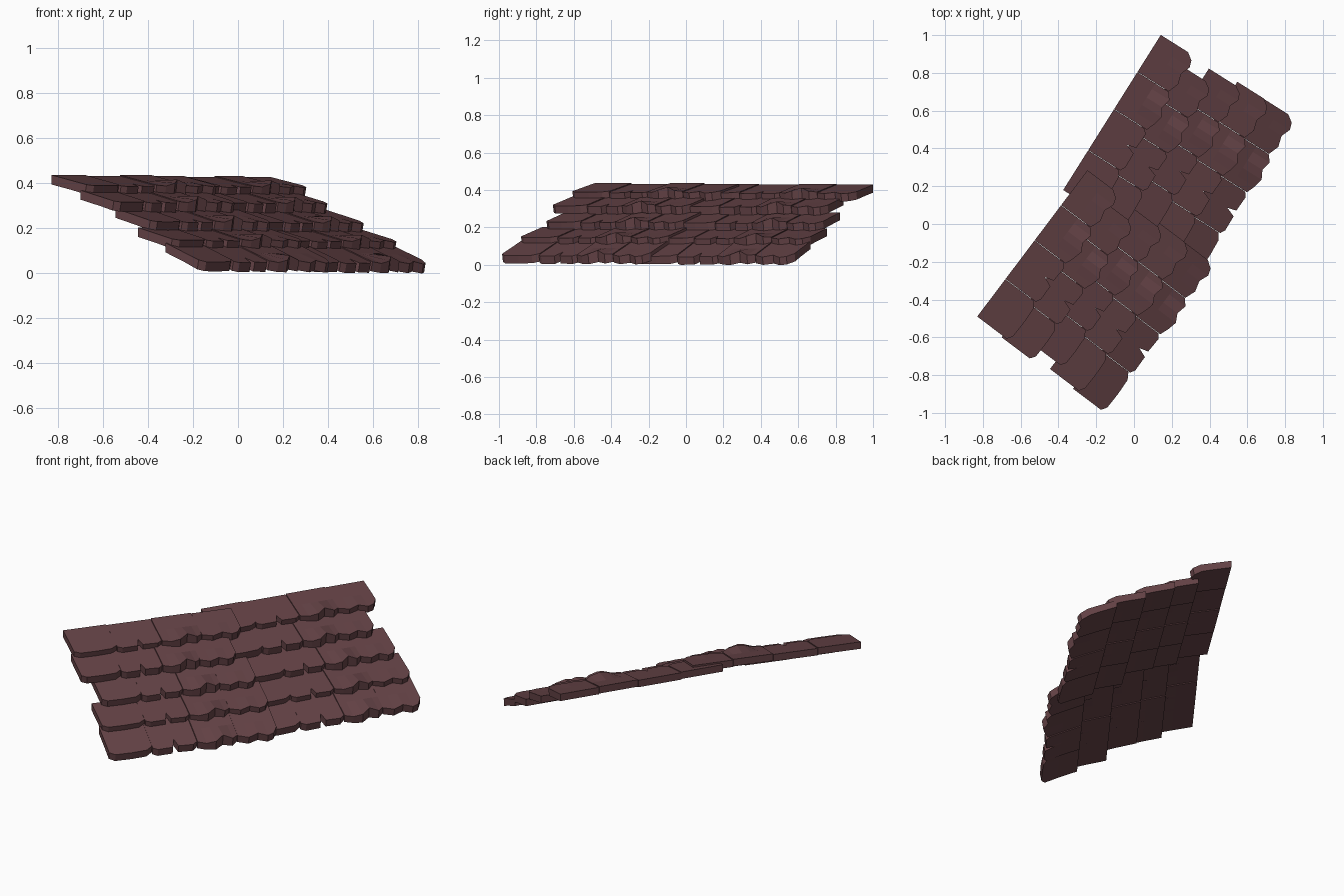
import bpy, bmesh, math
from mathutils import Vector

cube = bpy.data.objects.get("Cube")
if cube:
    bpy.data.objects.remove(cube)

wood = bpy.data.materials.new("reddish_brown_wood")
colour = (0.13, 0.056, 0.062, 1)
wood.diffuse_color = colour
wood.use_nodes = True
wood.node_tree.nodes["Principled BSDF"].inputs["Base Color"].default_value = colour

THICK = 0.042

# Lower edge of each shingle type: (fraction across, extra length, lift)
PLAIN = [(0, -.01, 0), (.12, .01, 0), (.5, .012, 0), (.85, .008, 0), (1, -.015, 0)]
NOTCHED = [(0, -.005, 0), (.1, .01, 0), (.44, .008, 0), (.52, -.045, 0),
           (.57, .004, 0), (.9, .008, 0), (1, -.01, 0)]
CURLED = [(0, 0, 0), (.2, .018, 0), (.42, .03, .016), (.62, .006, .026),
          (.85, .018, .01), (1, -.01, 0)]
JAGGED = [(0, -.01, 0), (.25, .012, 0), (.5, -.004, .004), (.72, .016, 0),
          (.88, .004, 0), (1, -.035, 0)]
TYPES = [PLAIN, NOTCHED, CURLED, JAGGED]

# Courses from the ridge down: (u start, u end, v top, v bottom, z top, z bottom)
COURSES = [
    (0, .97, 0, .205, .430, .385),
    (-.01, .89, .17, .365, .362, .312),
    (.06, .955, .31, .515, .282, .225),
    (.01, .976, .475, .675, .196, .143),
    (0, .974, .635, .83, .128, .048),
]
SEAMS = [0, .255, .52, .76, 1]


def add_shingle(bm, place, u0, u1, course, edge):
    """A slab three points deep, with a shaped lower edge."""
    _, _, v0, v1, z0, z1 = course
    slope = (z1 - z0) / (v1 - v0)
    top, under = [], []
    for t, extra, lift in edge:
        u = u0 + (u1 - u0) * t
        upper, lower = [], []
        for depth in (0, .55, 1):
            v = v0 + (v1 - v0) * depth + (extra if depth == 1 else 0)
            z = z0 + slope * (v - v0)
            rise = lift if depth == 1 else 0
            upper.append(bm.verts.new(place(u, v, z + rise)))
            back = .008 if depth == 1 else 0
            lower.append(bm.verts.new(place(u, v - back, z - THICK + rise * .2)))
        top.append(upper)
        under.append(lower)
    last = len(edge) - 1
    for i in range(last):
        for j in range(2):
            bm.faces.new((top[i][j], top[i][j + 1], top[i + 1][j + 1], top[i + 1][j]))
            bm.faces.new((under[i][j], under[i + 1][j], under[i + 1][j + 1], under[i][j + 1]))
        for j in (0, 2):
            bm.faces.new((top[i][j], top[i + 1][j], under[i + 1][j], under[i][j]))
    for i in (0, last):
        for j in range(2):
            bm.faces.new((top[i][j], top[i][j + 1], under[i][j + 1], under[i][j]))


def build_strip(name, origin, angle, rise):
    """Half of the roof: five overlapping courses of four shingles."""
    a = math.radians(angle)
    along = Vector((math.cos(a), math.sin(a), 0))
    down = Vector((math.sin(a), -math.cos(a), 0))
    base = Vector((*origin, rise))

    def place(u, v, z):
        return base + along * u + down * v + Vector((0, 0, z))

    for row, course in enumerate(COURSES):
        bm = bmesh.new()
        start, end = course[:2]
        for k, edge in enumerate(TYPES):
            # Alternate shingles sit slightly higher, so that seams show
            def seated(u, v, z, step=.004 * (k % 2)):
                return place(u, v, z - step)
            u0 = start + (end - start) * SEAMS[k] + (.002 if k else 0)
            u1 = start + (end - start) * SEAMS[k + 1]
            add_shingle(bm, seated, u0, u1, course, edge)
        bmesh.ops.recalc_face_normals(bm, faces=bm.faces)
        mesh = bpy.data.meshes.new(f"{name}_course_{row + 1}")
        bm.to_mesh(mesh)
        bm.free()
        mesh.materials.append(wood)
        obj = bpy.data.objects.new(mesh.name, mesh)
        bpy.context.collection.objects.link(obj)


build_strip("front_shingle", (-.83, -.49), 53, .006)
build_strip("back_shingle", (-.375, .18), 57.8, .002)
